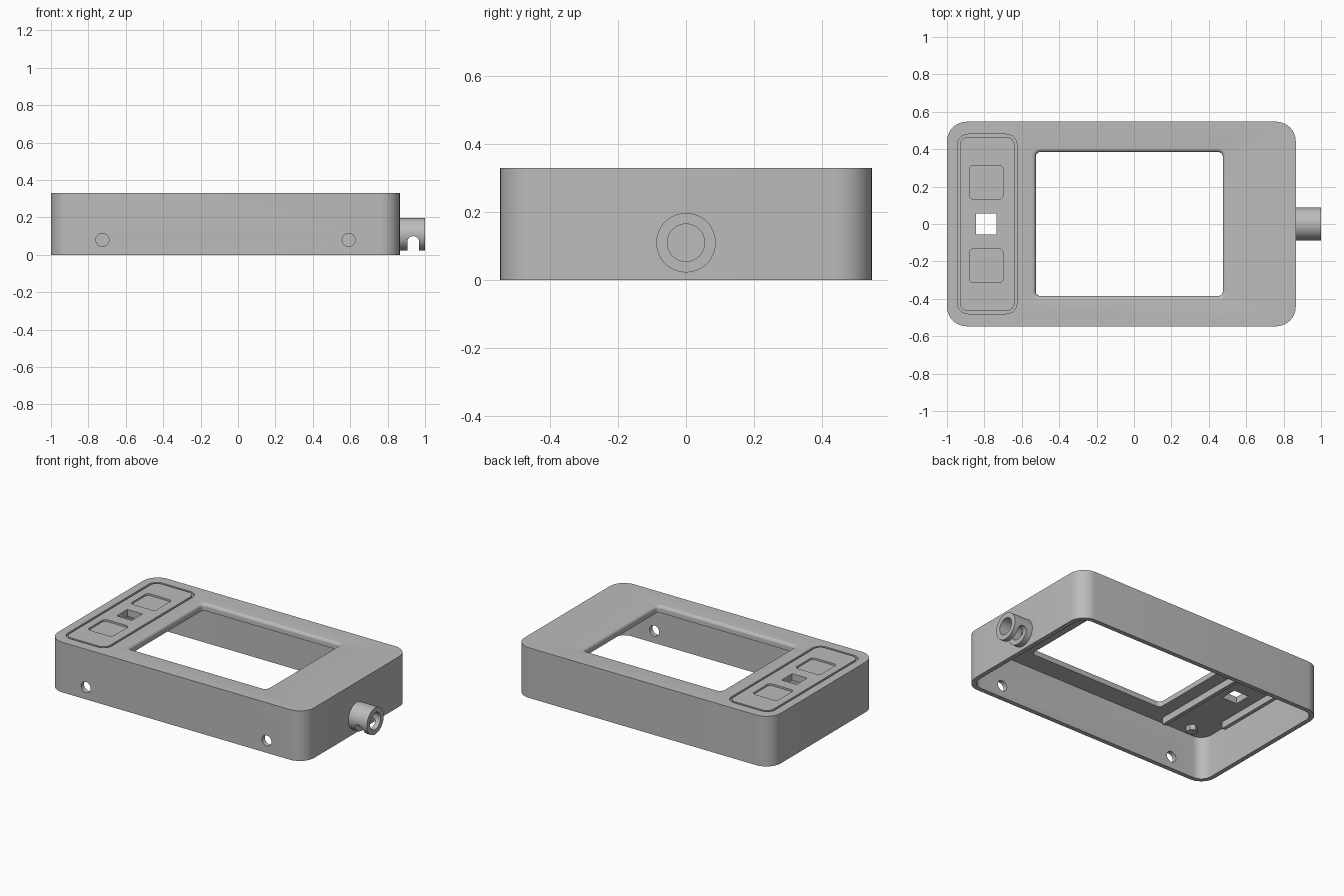
import bpy, bmesh, math
from mathutils import Matrix, Vector

default = bpy.data.objects.get("Cube")
if default:
    bpy.data.objects.remove(default, do_unlink=True)

grey = bpy.data.materials.new("plain grey")
grey.use_nodes = True
COLOUR = (0.5, 0.5, 0.5, 1)
grey.diffuse_color = COLOUR
grey.node_tree.nodes["Principled BSDF"].inputs["Base Color"].default_value = COLOUR


def make_object(name, bm):
    bmesh.ops.recalc_face_normals(bm, faces=bm.faces)
    mesh = bpy.data.meshes.new(name)
    bm.to_mesh(mesh)
    bm.free()
    mesh.materials.append(grey)
    obj = bpy.data.objects.new(name, mesh)
    bpy.context.collection.objects.link(obj)
    return obj


def outline(x0, x1, y0, y1, r, steps=10):
    """Rounded rectangle as a list of (x, y) points."""
    if r <= 0:
        return [(x1, y1), (x0, y1), (x0, y0), (x1, y0)]
    centres = [(x1 - r, y1 - r), (x0 + r, y1 - r), (x0 + r, y0 + r), (x1 - r, y0 + r)]
    points = []
    for quarter, (cx, cy) in enumerate(centres):
        for i in range(steps + 1):
            a = (quarter + i / steps) * math.pi / 2
            points.append((cx + r * math.cos(a), cy + r * math.sin(a)))
    return points


def slab(name, x0, x1, y0, y1, r, levels):
    """Rounded block lofted through levels of (z, outward offset)."""
    bm = bmesh.new()
    rings = []
    for z, grow in levels:
        pts = outline(x0 - grow, x1 + grow, y0 - grow, y1 + grow, r + grow if r else 0)
        rings.append([bm.verts.new((x, y, z)) for x, y in pts])
    n = len(rings[0])
    for low, high in zip(rings, rings[1:]):
        for i in range(n):
            j = (i + 1) % n
            bm.faces.new((low[i], low[j], high[j], high[i]))
    bm.faces.new(rings[0])
    bm.faces.new(rings[-1])
    return make_object(name, bm)


def box(name, x0, x1, y0, y1, z0, z1):
    return slab(name, x0, x1, y0, y1, 0, [(z0, 0), (z1, 0)])


def rod(name, start, end, r, sides=48):
    """Cylinder between two points."""
    a, b = Vector(start), Vector(end)
    turn = (b - a).to_track_quat("Z", "Y").to_matrix().to_4x4()
    bm = bmesh.new()
    bmesh.ops.create_cone(bm, cap_ends=True, segments=sides, radius1=r, radius2=r,
                          depth=(b - a).length,
                          matrix=Matrix.Translation((a + b) / 2) @ turn)
    return make_object(name, bm)


def cut(target, cutter):
    cutter.hide_render = True
    mod = target.modifiers.new("cut", "BOOLEAN")
    mod.operation, mod.solver, mod.object = "DIFFERENCE", "EXACT", cutter
    bpy.context.view_layer.objects.active = target
    bpy.ops.object.modifier_apply(modifier=mod.name)
    bpy.data.objects.remove(cutter, do_unlink=True)


TOP, CEILING, WALL = 0.33, 0.285, 0.03
LEFT, RIGHT, DEPTH = -1.0, 0.865, 0.547
PANEL = (-0.945, -0.625, -0.48, 0.48)
GAP, SEAT = 0.014, 0.015

# Open-bottomed shell
shell = slab("housing", LEFT, RIGHT, -DEPTH, DEPTH, 0.105, [(0, 0), (TOP, 0)])
cut(shell, slab("cavity", LEFT + WALL, RIGHT - WALL, -DEPTH + WALL, DEPTH - WALL,
                0.075, [(-0.1, 0), (CEILING, 0)]))

# Display window with a rounded upper lip
lip = 0.02
levels = [(0.2, -lip)]
for i in range(7):
    a = i / 6 * math.pi / 2
    levels.append((TOP - lip + lip * math.sin(a), -lip * math.cos(a)))
levels.append((TOP + 0.05, 0))
cut(shell, slab("window", -0.545, 0.495, -0.405, 0.405, 0.045, levels))

# Panel seat, light hole, front screw holes and cable bore
cut(shell, slab("seat", *PANEL, 0.06, [(TOP - SEAT, 0), (TOP + 0.05, 0)]))
HOLE = (-0.845, -0.735, -0.055, 0.055)
cut(shell, box("light_hole", *HOLE, 0.2, 0.4))
for x in (-0.725, 0.592):
    cut(shell, rod("screw_hole", (x, -0.6, 0.08), (x, -0.45, 0.08), 0.035, 32))
cut(shell, rod("bore", (0.7, 0, 0.11), (1.1, 0, 0.11), 0.055))

# Inset keypad panel with two shallow button recesses
x0, x1, y0, y1 = PANEL
panel = slab("keypad_panel", x0 + GAP, x1 - GAP, y0 + GAP, y1 - GAP, 0.046,
             [(TOP - SEAT, 0), (TOP, 0)])
cut(panel, box("light_hole", *HOLE, 0.2, 0.4))
for side in (-1, 1):
    cy = side * 0.223
    cut(panel, slab("button_recess", -0.88, -0.7, cy - 0.09, cy + 0.09, 0.022,
                    [(TOP - 0.012, 0), (TOP + 0.05, 0)]))

# Ribs and locating peg beneath the panel
box("inner_rib", -0.64, -0.615, -0.47, 0.47, 0.24, CEILING)
box("outer_rib", -0.945, -0.92, -0.28, 0.28, 0.24, CEILING)
rod("locating_peg", (-0.82, -0.44, 0.25), (-0.82, -0.44, CEILING), 0.035, 6)

# Slotted cable collar
collar = rod("cable_collar", (RIGHT, 0, 0.11), (1.0, 0, 0.11), 0.0875)
cut(collar, rod("bore", (0.7, 0, 0.11), (1.1, 0, 0.11), 0.055))
cut(collar, box("slot", 0.905, 0.969, -0.2, 0.2, -0.1, 0.068))
cut(collar, rod("slot_arch", (0.937, -0.2, 0.068), (0.937, 0.2, 0.068), 0.032, 32))

# Smooth curved faces, keep edges crisp
bpy.ops.object.select_all(action="DESELECT")
for obj in (shell, panel, collar):
    obj.select_set(True)
bpy.context.view_layer.objects.active = shell
bpy.ops.object.shade_smooth_by_angle(angle=math.radians(30))
